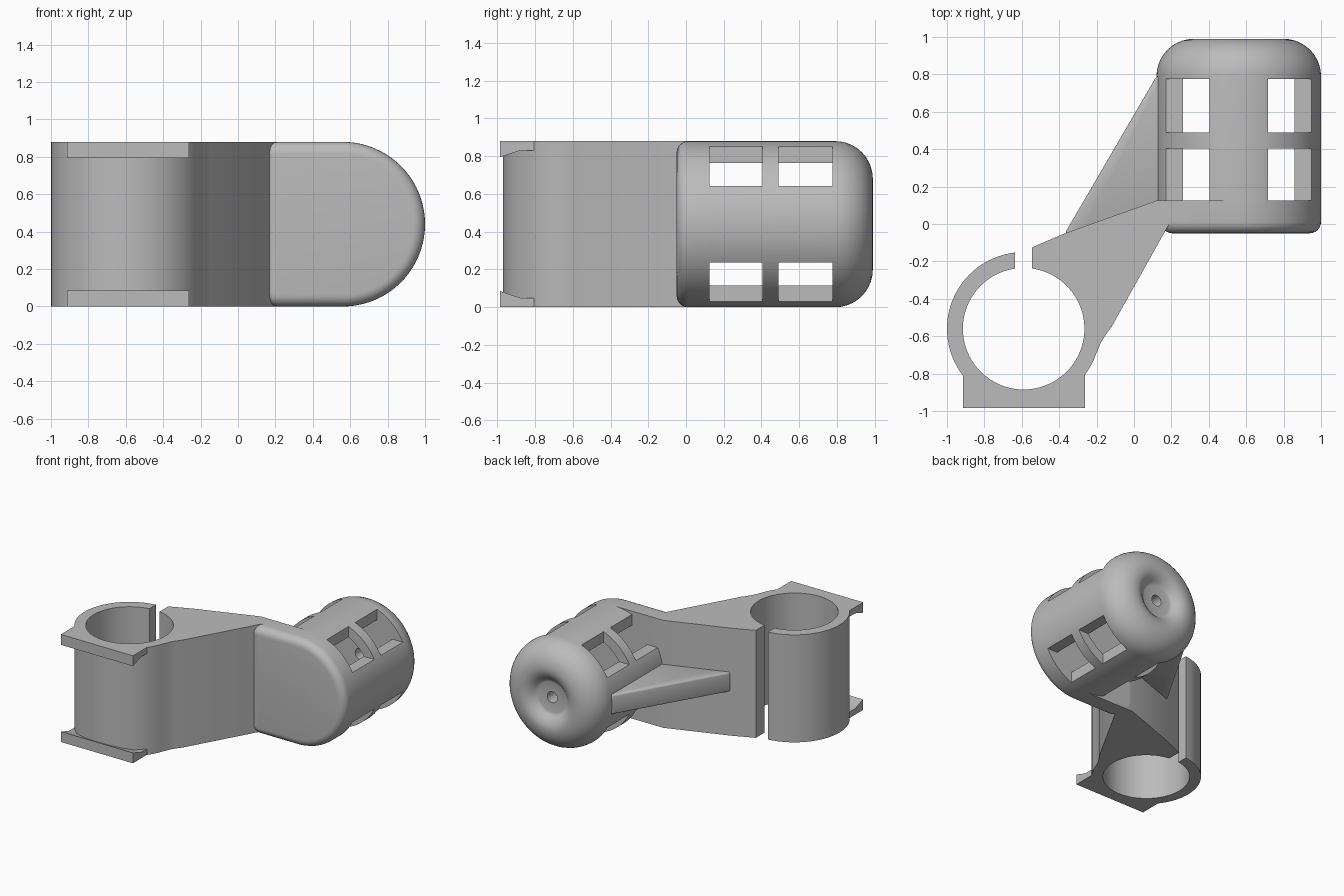
import bpy, bmesh
from math import sin, cos, radians
from mathutils import Vector

cube = bpy.data.objects.get("Cube")
if cube:
    bpy.data.objects.remove(cube, do_unlink=True)

H = 0.88                      # overall height
CX, CZ, R = 0.56, 0.44, 0.44  # drum axis and radius
RX, RY = -0.59, -0.56         # clamp ring centre
BORE, RING = 0.325, 0.41

grey = bpy.data.materials.new("plain_grey")
grey.use_nodes = True
colour = (0.5, 0.5, 0.5, 1)
grey.diffuse_color = colour
grey.node_tree.nodes["Principled BSDF"].inputs["Base Color"].default_value = colour


def arc(cx, cy, r, a0, a1, n):
    angles = [radians(a0 + (a1 - a0) * i / n) for i in range(n + 1)]
    return [(cx + r * cos(a), cy + r * sin(a)) for a in angles]


def finish(name, bm):
    bmesh.ops.recalc_face_normals(bm, faces=bm.faces)
    mesh = bpy.data.meshes.new(name)
    bm.to_mesh(mesh)
    bm.free()
    ob = bpy.data.objects.new(name, mesh)
    bpy.context.collection.objects.link(ob)
    mesh.materials.append(grey)
    return ob


def activate(ob):
    bpy.ops.object.select_all(action="DESELECT")
    ob.select_set(True)
    bpy.context.view_layer.objects.active = ob


def smooth(ob):
    activate(ob)
    bpy.ops.object.shade_smooth_by_angle(angle=radians(35))


def prism(name, points, depth):
    """Extrude a closed 3D outline along a vector."""
    bm = bmesh.new()
    face = bm.faces.new([bm.verts.new(p) for p in points])
    new = bmesh.ops.extrude_face_region(bm, geom=[face], use_keep_orig=True)["geom"]
    moved = [v for v in new if isinstance(v, bmesh.types.BMVert)]
    bmesh.ops.translate(bm, vec=Vector(depth), verts=moved)
    return finish(name, bm)


def loft(name, rings, wrap):
    """Skin equal-length rings; wrap joins last to first, else cap the ends."""
    bm = bmesh.new()
    rows = [[bm.verts.new(p) for p in ring] for ring in rings]
    pairs = list(zip(rows, rows[1:]))
    if wrap:
        pairs.append((rows[-1], rows[0]))
    else:
        bm.faces.new(rows[0])
        bm.faces.new(rows[-1])
    for a, b in pairs:
        for i in range(len(a)):
            j = (i + 1) % len(a)
            bm.faces.new((a[i], a[j], b[j], b[i]))
    return finish(name, bm)


def subtract(ob, cutter):
    cutter.hide_render = True
    mod = ob.modifiers.new("cut", "BOOLEAN")
    mod.operation = "DIFFERENCE"
    mod.solver = "EXACT"
    mod.object = cutter
    activate(ob)
    bpy.ops.object.modifier_apply(modifier=mod.name)
    bpy.data.objects.remove(cutter, do_unlink=True)


# Clamp ring and arm, one full-height profile
outline = arc(RX, RY, RING, 96.3, 340, 56)
outline += [(-0.175, -0.63), (-0.15, -0.59), (-0.12, -0.55), (0.16, -0.05),
            (0.2, 0.02), (0.3, 0.02), (0.3, 0.125), (0.12, 0.125),
            (-0.37, -0.05), (-0.545, -0.125)]
outline += arc(RX, RY, BORE, 82, -262, 72)
smooth(prism("clamp_arm", [(x, y, 0) for x, y in outline], (0, 0, H)))

# Wedge feet at top and bottom of the clamp
wedge = [(-0.985, 0.085), (-0.985, 0), (-0.8, 0), (-0.8, 0.05), (-0.88, 0.05)]
for name, flip in (("lower_foot", False), ("upper_foot", True)):
    pts = [(-0.915, y, H - z if flip else z) for y, z in wedge]
    foot = prism(name, pts, (0.653, 0, 0))
    bore = prism("bore_cutter",
                 [(x, y, -0.1) for x, y in arc(RX, RY, BORE, 0, 355, 71)],
                 (0, 0, H + 0.2))
    subtract(foot, bore)
    smooth(foot)


# Front plate: flat on the arm side, round on the other, soft front edge
def plate_ring(inset, y):
    corner = 0.07
    left = 0.145 + corner
    pts = arc(CX, CZ, R - inset, -90, 90, 40)
    pts += arc(left, H - corner, corner - inset, 90, 180, 6)
    pts += arc(left, corner, corner - inset, 180, 270, 6)
    return [(x, y, z) for x, z in pts]


EDGE = 0.062
rings = [plate_ring(EDGE * (1 - sin(radians(a))), -0.05 + EDGE * (1 - cos(radians(a))))
         for a in range(0, 91, 15)]
rings.append(plate_ring(0, 0.125))
smooth(loft("front_plate", rings, False))

# Hollow drum with rounded, dimpled end cap: (radius, y) profile
INNER = 0.36
profile = [(INNER, 0.08), (R, 0.08)]
profile += arc(0.24, 0.79, 0.2, 0, 90, 10)
profile += [(0.21, 0.985), (0.18, 0.97), (0.155, 0.95), (0.14, 0.935),
            (0.125, 0.93), (0.045, 0.93), (0.045, 0.78), (INNER, 0.78)]
SEG = 80
turns = [radians(360 * i / SEG) for i in range(SEG)]
drum = loft("drum_cage",
            [[(CX + r * cos(a), y, CZ + r * sin(a)) for a in turns] for r, y in profile],
            True)

# Eight windows, two rows on each diagonal
bm = bmesh.new()
for y0, y1 in ((0.125, 0.405), (0.49, 0.775)):
    for sx in (-1, 1):
        for sz in (-1, 1):
            box = bmesh.ops.create_cube(bm, size=1)["verts"]
            bmesh.ops.scale(bm, vec=(0.4, y1 - y0, 0.4), verts=box)
            bmesh.ops.translate(bm, verts=box, vec=(
                CX + sx * 0.357, (y0 + y1) / 2, CZ + sz * 0.403))
subtract(drum, finish("window_cutter", bm))
smooth(drum)

# Triangular gusset between arm and drum
rib = [(-0.37, -0.05), (-0.3, -0.1), (0.15, 0.1), (0.15, 0.79), (0.12, 0.79)]
gusset = prism("gusset", [(x, y, CZ - 0.08) for x, y in rib], (0, 0, 0.16))
bevel = gusset.modifiers.new("soft_edges", "BEVEL")
bevel.width = 0.015
bevel.segments = 3
activate(gusset)
bpy.ops.object.modifier_apply(modifier=bevel.name)
smooth(gusset)
